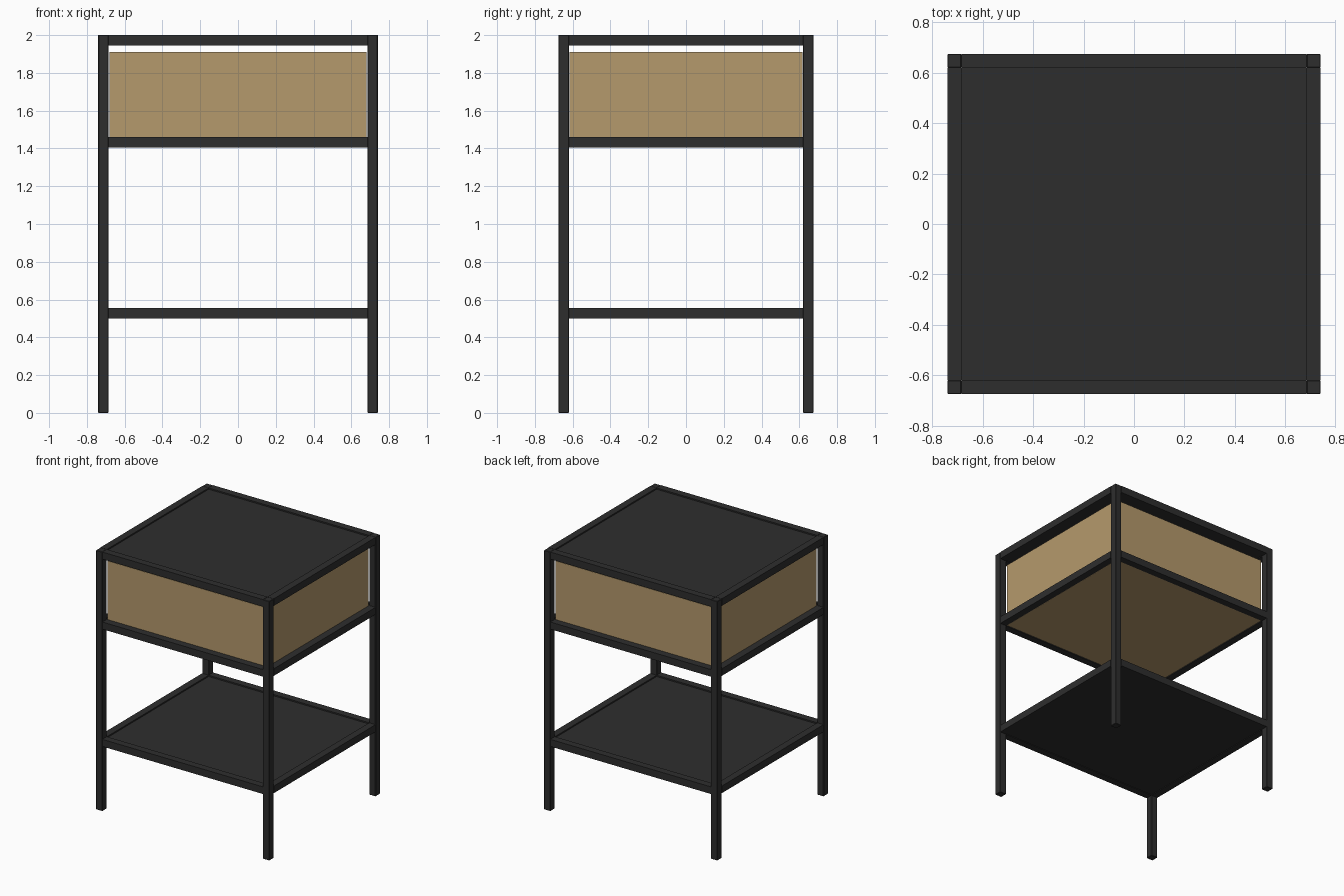
import bpy
import bmesh
from mathutils import Matrix

old = bpy.data.objects.get("Cube")
if old:
    bpy.data.objects.remove(old, do_unlink=True)


def make_material(name, colour):
    mat = bpy.data.materials.new(name)
    mat.use_nodes = True
    mat.diffuse_color = colour
    mat.node_tree.nodes["Principled BSDF"].inputs["Base Color"].default_value = colour
    return mat


BLACK = make_material("black metal", (0.027, 0.027, 0.027, 1))
WOOD = make_material("light wood", (0.46, 0.32, 0.15, 1))

HX, HY, HEIGHT, BAR = 0.74, 0.675, 2.0, 0.055
IX, IY = HX - BAR, HY - BAR


def box(name, low, high, mat, bevel=0.0):
    """Box between two opposite corners."""
    size = [b - a for a, b in zip(low, high)]
    mid = [(a + b) / 2 for a, b in zip(low, high)]
    bm = bmesh.new()
    bmesh.ops.create_cube(bm, size=1, matrix=Matrix.Diagonal((*size, 1)))
    mesh = bpy.data.meshes.new(name)
    bm.to_mesh(mesh)
    bm.free()
    mesh.materials.append(mat)
    obj = bpy.data.objects.new(name, mesh)
    obj.location = mid
    bpy.context.collection.objects.link(obj)
    if bevel:
        mod = obj.modifiers.new("soft edge", "BEVEL")
        mod.width = bevel
        mod.segments = 1
    return obj


# Four square legs
for sx, side in ((-1, "right"), (1, "left")):
    for sy, end in ((-1, "front"), (1, "back")):
        xs = sorted((sx * IX, sx * HX))
        ys = sorted((sy * IY, sy * HY))
        box(f"{end}_{side}_leg", (xs[0], ys[0], 0), (xs[1], ys[1], HEIGHT), BLACK, 0.003)

# Three rings of rails between the legs
for level, z in (("lower", 0.5), ("middle", 1.405), ("top", HEIGHT - BAR)):
    for s, end, side in ((-1, "front", "right"), (1, "back", "left")):
        ys = sorted((s * IY, s * HY))
        box(f"{level}_{end}_rail", (-IX, ys[0], z), (IX, ys[1], z + BAR), BLACK)
        xs = sorted((s * IX, s * HX))
        box(f"{level}_{side}_rail", (xs[0], -IY, z), (xs[1], IY, z + BAR), BLACK)

# Panels sunk slightly into the top and lower rings
for name, z in (("table_top", HEIGHT - BAR), ("lower_shelf", 0.5)):
    box(name, (-IX, -IY, z + 0.005), (IX, IY, z + BAR - 0.01), BLACK)

# Wooden drawer box resting inside the middle ring
GAP = 0.004
box("drawer_box", (-IX + GAP, -IY + GAP, 1.408), (IX - GAP, IY - GAP, 1.91), WOOD)
